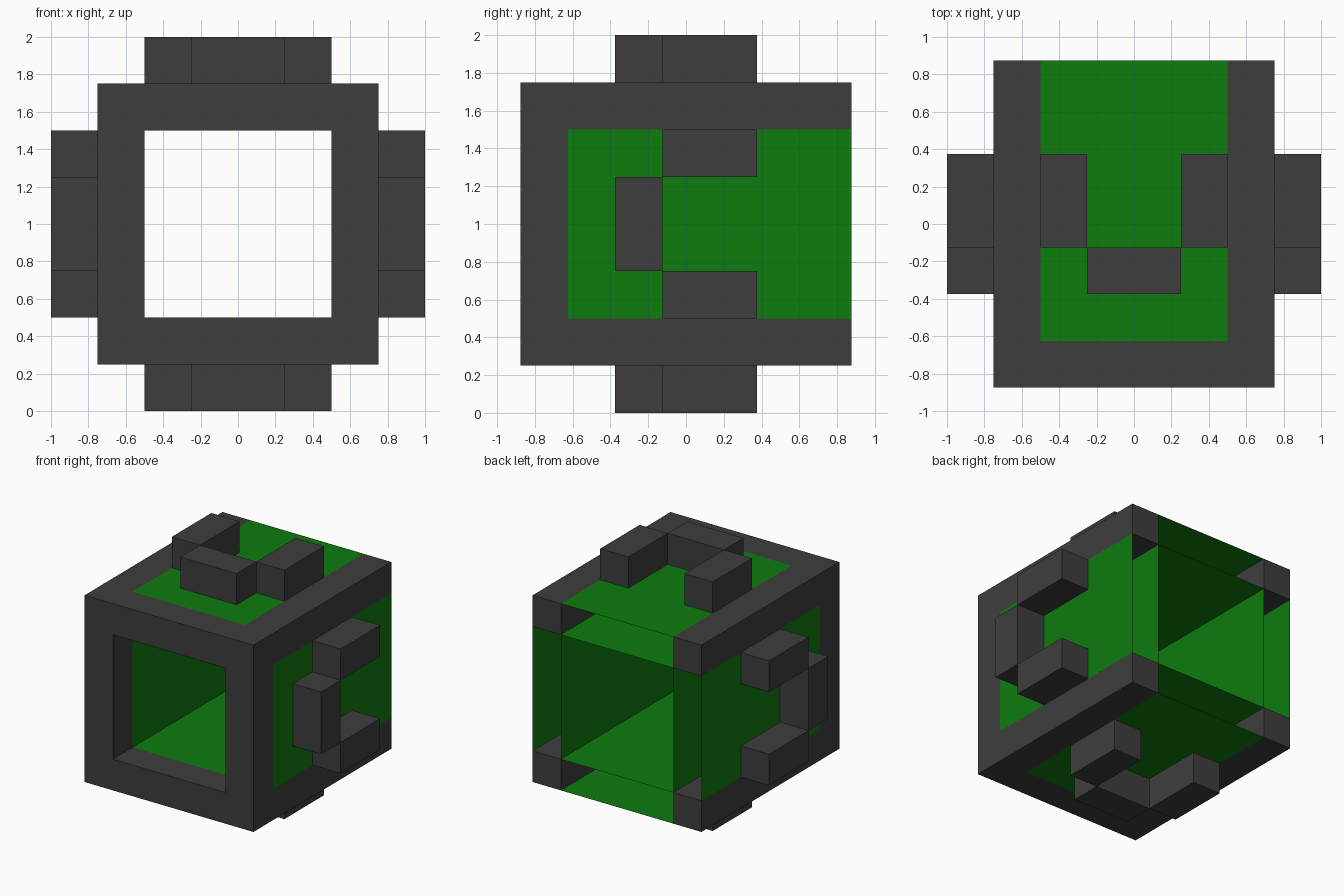
import bpy
import bmesh
from math import pi
from mathutils import Matrix, Vector

default_cube = bpy.data.objects.get("Cube")
if default_cube:
    bpy.data.objects.remove(default_cube, do_unlink=True)

CENTRE = Vector((0, 0, 1))
FRONT, RING_BACK, BACK = -0.875, -0.625, 0.875
OUTER, INNER, TIP = 0.75, 0.5, 1.0
SIDES = ("top", "left", "bottom", "right")


def make_material(name, colour):
    mat = bpy.data.materials.new(name)
    mat.use_nodes = True
    mat.diffuse_color = colour
    mat.node_tree.nodes["Principled BSDF"].inputs["Base Color"].default_value = colour
    return mat


grey = make_material("dark_grey", (0.048, 0.048, 0.048, 1))
green = make_material("green", (0.0043, 0.2, 0.0043, 1))


def finish(name, bm, mat, turn=0):
    """Turn the mesh by quarter turns about the long axis and link it."""
    bm.transform(Matrix.Translation(CENTRE) @ Matrix.Rotation(turn * pi / 2, 4, 'Y'))
    mesh = bpy.data.meshes.new(name)
    bm.to_mesh(mesh)
    bm.free()
    mesh.materials.append(mat)
    obj = bpy.data.objects.new(name, mesh)
    bpy.context.collection.objects.link(obj)
    return obj


def add_box(bm, low, high):
    low, high = Vector(low), Vector(high)
    bmesh.ops.create_cube(bm, size=1, matrix=Matrix.Translation((low + high) / 2)
                          @ Matrix.Diagonal((high - low).to_4d()))


def add_square(bm, half, y):
    corners = ((-half, -half), (half, -half), (half, half), (-half, half))
    return [bm.verts.new((x, y, z)) for x, z in corners]


# Front ring: square frame with an open middle
bm = bmesh.new()
loops = [add_square(bm, half, y) for half, y in
         ((OUTER, FRONT), (OUTER, RING_BACK), (INNER, RING_BACK), (INNER, FRONT))]
for a, b in zip(loops, loops[1:] + loops[:1]):
    for i in range(4):
        j = (i + 1) % 4
        bm.faces.new((a[i], a[j], b[j], b[i]))
bmesh.ops.recalc_face_normals(bm, faces=bm.faces)
finish("front_ring", bm, grey)

for turn, side in enumerate(SIDES):
    # Corner beam running back from the ring
    bm = bmesh.new()
    add_box(bm, (INNER, RING_BACK, INNER), (OUTER, BACK, OUTER))
    finish("corner_beam_" + str(turn + 1), bm, grey, turn)

    # Outer and inner skins, with an open gap between them at the back
    for label, height in (("outer", OUTER), ("inner", INNER)):
        bm = bmesh.new()
        quad = ((-INNER, RING_BACK), (INNER, RING_BACK), (INNER, BACK), (-INNER, BACK))
        face = bm.faces.new([bm.verts.new((x, y, height)) for x, y in quad])
        if label == "inner":
            face.normal_flip()
        finish(f"{label}_panel_{side}", bm, green, turn)

    # U-shaped lug: one cross bar and two legs
    bm = bmesh.new()
    add_box(bm, (-0.25, -0.375, OUTER), (0.25, -0.125, TIP))
    for x in (-0.5, 0.25):
        add_box(bm, (x, -0.125, OUTER), (x + 0.25, 0.375, TIP))
    finish("lug_" + side, bm, grey, turn)
